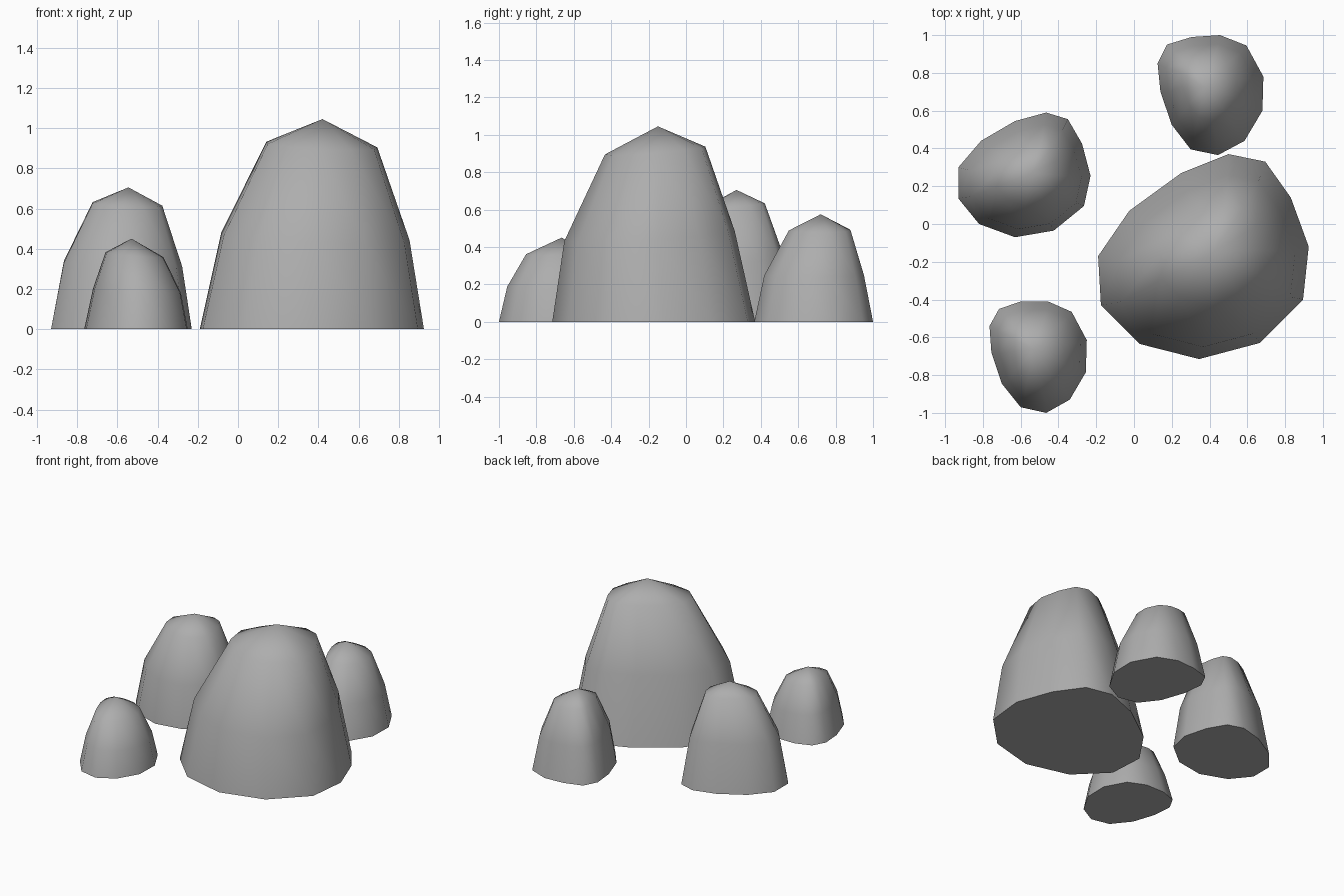
import bpy, bmesh, math

if "Cube" in bpy.data.objects:
    bpy.data.objects.remove(bpy.data.objects["Cube"])

# Dark stone shared by all boulders
stone = bpy.data.materials.new("stone")
stone.diffuse_color = (.42, .42, .42, 1)
stone.use_nodes = True
stone.node_tree.nodes["Principled BSDF"].inputs["Base Color"].default_value = stone.diffuse_color


def rock(name, outline, rings, apex):
    """Faceted boulder: base outline, then rings (scale, cx, cy, z, tilt_x, tilt_y), then a peak."""
    xs, ys = zip(*outline)
    bx, by = (min(xs) + max(xs)) / 2, (min(ys) + max(ys)) / 2
    bm = bmesh.new()
    loops = [[bm.verts.new((x, y, 0)) for x, y in outline]]
    for s, cx, cy, z, tx, ty in rings:
        loop = []
        for x, y in outline:
            dx, dy = (x - bx) * s, (y - by) * s
            loop.append(bm.verts.new((cx + dx, cy + dy, z + tx * dx + ty * dy)))
        loops.append(loop)
    n = len(outline)
    bm.faces.new(loops[0])
    for a, b in zip(loops, loops[1:]):
        for i in range(n):
            j = (i + 1) % n
            bm.faces.new((a[i], a[j], b[j], b[i]))
    peak = bm.verts.new(apex)
    for i in range(n):
        bm.faces.new((loops[-1][i], loops[-1][(i + 1) % n], peak))
    bmesh.ops.recalc_face_normals(bm, faces=bm.faces)
    mesh = bpy.data.meshes.new(name)
    bm.to_mesh(mesh)
    bm.free()
    mesh.materials.append(stone)
    ob = bpy.data.objects.new(name, mesh)
    bpy.context.collection.objects.link(ob)
    bpy.ops.object.select_all(action='DESELECT')
    ob.select_set(True)
    bpy.context.view_layer.objects.active = ob
    bpy.ops.object.shade_smooth_by_angle(angle=math.radians(60))


# Large boulder
rock("large_rock",
     [(.50, .37), (.695, .33), (.83, .14), (.925, -.12), (.895, -.40), (.665, -.63),
      (.345, -.715), (.03, -.635), (-.175, -.43), (-.19, -.17), (-.025, .07), (.25, .27)],
     [(.84, .385, -.195, .46, -.043, .065), (.495, .417, -.165, .917, -.055, .085)],
     (.42, -.15, 1.045))

# Medium boulder at the left
rock("medium_rock",
     [(-.465, .59), (-.35, .555), (-.275, .425), (-.23, .255), (-.265, .095), (-.425, -.035),
      (-.63, -.07), (-.82, 0), (-.93, .135), (-.93, .30), (-.81, .44), (-.63, .545)],
     [(.84, -.572, .25, .325, -.043, .065), (.495, -.55, .258, .622, -.045, .085)],
     (-.545, .27, .705))

# Small boulder at the back
rock("back_rock",
     [(.455, 1.0), (.595, .945), (.685, .78), (.68, .60), (.585, .44), (.445, .365),
      (.30, .395), (.20, .525), (.14, .70), (.125, .85), (.175, .95), (.305, .99)],
     [(.84, .405, .685, .25, -.045, 0), (.52, .395, .715, .49, -.08, 0)],
     (.38, .72, .575))

# Smallest boulder at the front
rock("front_rock",
     [(-.455, -.41), (-.33, -.465), (-.25, -.615), (-.255, -.785), (-.34, -.93), (-.465, -1.0),
      (-.60, -.97), (-.70, -.845), (-.755, -.68), (-.765, -.54), (-.715, -.45), (-.60, -.41)],
     [(.85, -.503, -.705, .19, -.045, 0), (.56, -.515, -.69, .368, -.08, .03)],
     (-.53, -.665, .45))
